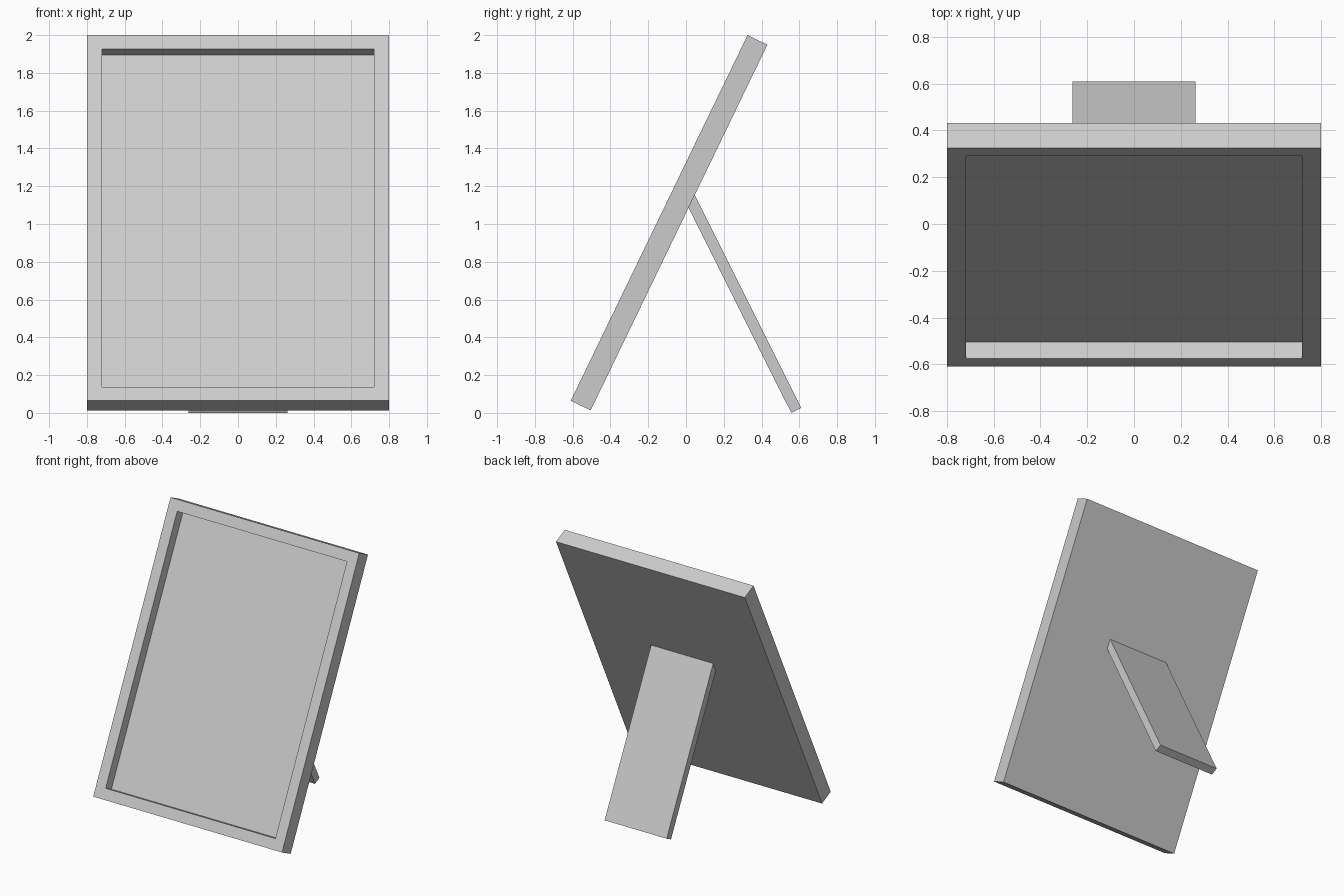
import bpy, bmesh
from math import radians
from mathutils import Matrix, Vector

if "Cube" in bpy.data.objects:
    bpy.data.objects.remove(bpy.data.objects["Cube"])


def box(name, size, center, tilt, border=0, recess=0):
    """Box leaning about x; optionally with a recessed panel in its front face."""
    bm = bmesh.new()
    bmesh.ops.create_cube(bm, size=1)
    bmesh.ops.scale(bm, vec=size, verts=bm.verts)
    if border:
        front = min(bm.faces, key=lambda f: f.calc_center_median().y)
        # rim of the frame
        bmesh.ops.inset_region(bm, faces=[front], thickness=border)
        # sink the picture panel
        result = bmesh.ops.extrude_discrete_faces(bm, faces=[front])
        bmesh.ops.translate(bm, vec=Vector((0, recess, 0)), verts=result["faces"][0].verts)
    bmesh.ops.recalc_face_normals(bm, faces=bm.faces)
    bm.transform(Matrix.Translation(center) @ Matrix.Rotation(radians(tilt), 4, 'X'))
    mesh = bpy.data.meshes.new(name)
    bm.to_mesh(mesh)
    bm.free()
    obj = bpy.data.objects.new(name, mesh)
    bpy.context.collection.objects.link(obj)
    return obj


# Leaning frame with recessed picture area
box("picture_frame", (1.6, 2 * 0.0585, 2.15), (0, -0.0895, 1.0067), -25.8,
    border=0.114, recess=0.078)

# Easel leg propping up the back
box("stand_leg", (0.526, 0.059, 1.26), (0, 0.302, 0.577), 26.57)
